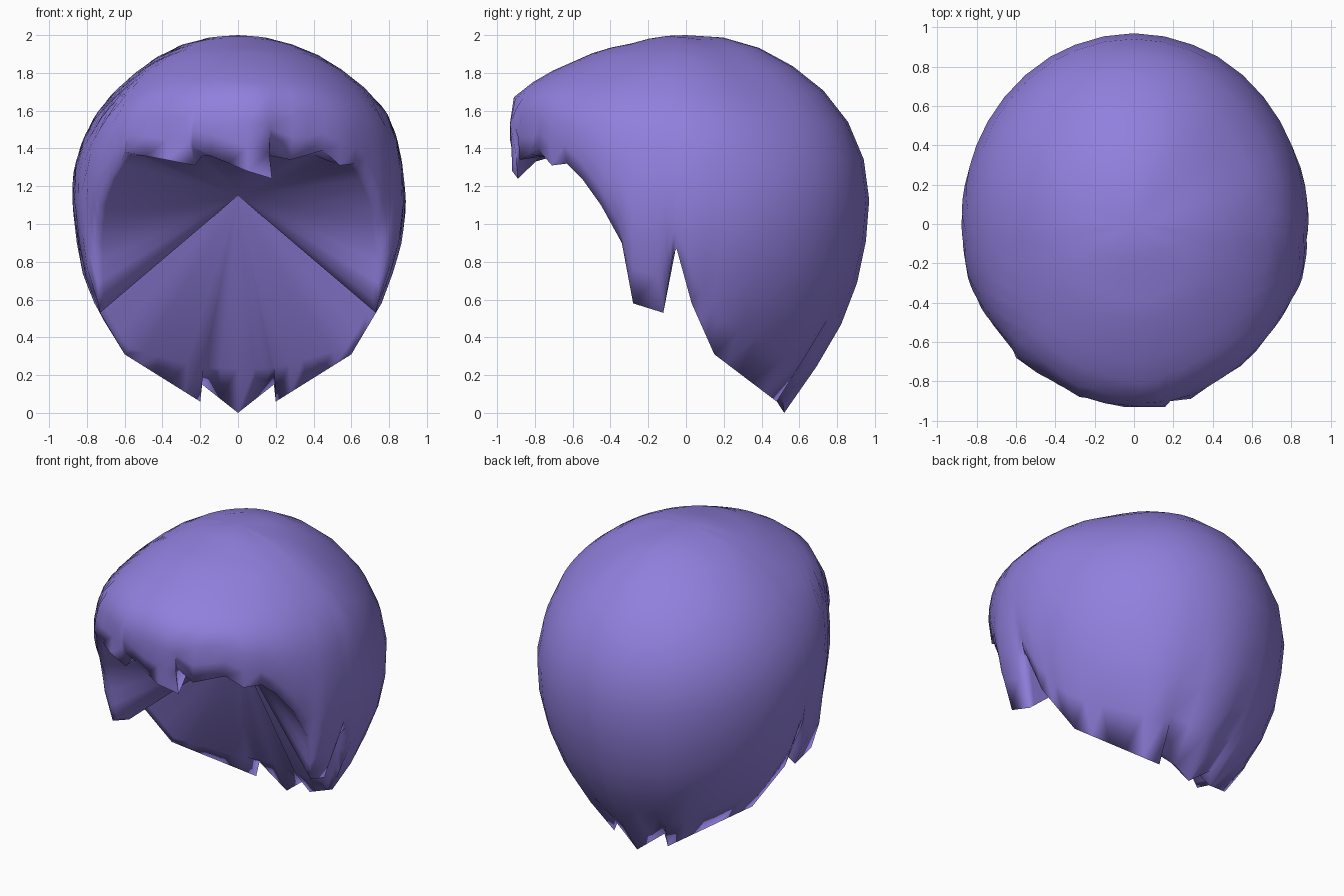
import bpy, bmesh, math
from mathutils import Vector

if "Cube" in bpy.data.objects:
    bpy.data.objects.remove(bpy.data.objects["Cube"])

CENTRE = Vector((0, 0, 1.12))
HUB = Vector((0, 0, 1.15))
ROWS = 12

# Dome radius every 20 degrees down from the crown
RIGHT = [.88, .88, .893, .924, .89, .888, .90, .97, 1.05]
LEFT = [.88, .88, .87, .882, .885, .872, .92, .97, 1.05]
BACK = [.88, .895, .915, .953, .97, .968, 1.005, 1.075, 1.22]
FRONT = [.88, .885, .955, 1.08, .985, .90, .90, .95, 1.0]

# Hairline from the nape, past the side lock, to the temple
HALF = [(0, .52, .0), (.19, .50, .15), (.2, .48, .06), (.6, .15, .31), (.76, .03, .58),
        (.84, -.05, .87), (.81, -.07, .83), (.73, -.12, .53), (.74, -.28, .58),
        (.75, -.34, .9), (.73, -.45, 1.10), (.67, -.55, 1.24), (.62, -.63, 1.32)]
# Swept fringe teeth, right to left
FRINGE = [(.54, -.71, 1.31), (.45, -.78, 1.39), (.28, -.88, 1.34), (.15, -.88, 1.41),
          (.18, -.89, 1.24), (.05, -.92, 1.28), (-.24, -.86, 1.40), (-.23, -.87, 1.31),
          (-.38, -.82, 1.34), (-.60, -.68, 1.38)]


def sample(table, phi):
    f = min(max(math.degrees(phi) / 20, 0), 7.999)
    i = int(f)
    return table[i] + (table[i + 1] - table[i]) * (f - i)


def bell(x):
    return math.exp(-x * x)


def dome_radius(az, phi):
    s, c = math.sin(az), math.cos(az)
    end = BACK if s > 0 else FRONT
    side = RIGHT if c > 0 else LEFT
    r = sample(side, phi) * c * c + sample(end, phi) * s * s
    # Shallow dent behind the parting
    turn = (az - math.radians(38) + math.pi) % math.tau - math.pi
    return r - .045 * bell(turn / .5) * bell((phi - .87) / .45)


def groove_depth(p):
    # Swept grooves between the fringe locks
    if p.y > -.4:
        return 0
    fade = bell((p.z - 1.45) / .12)
    return .05 * fade * sum(bell((p.x - x - (1.42 - p.z) * .8) / .07) for x in (-.32, .1, .44))


def smooth_loop(values, turn, passes):
    n = len(values)
    for _ in range(passes):
        values = [((values[i - 1] + (turn if i == 0 else 0)) + 2 * values[i]
                   + (values[(i + 1) % n] - (turn if i == n - 1 else 0))) / 4
                  for i in range(n)]
    return values


# Inner edge without teeth: rounded under the nape and level behind the fringe
inner_half = [(x, y - (.13 if z < .2 else 0), max(z, .2)) for x, y, z in HALF]
inner_fringe = []
for i in range(len(FRINGE)):
    x = .55 - 1.12 * i / (len(FRINGE) - 1)
    inner_fringe.append((x, -.64 - .17 * (1 - (x / .6) ** 2), 1.37))


def full_loop(half, fringe):
    return [Vector(p) for p in half + fringe + [(-x, y, z) for x, y, z in half[:0:-1]]]


# Closed hairline, subdivided evenly
corners = full_loop(HALF, FRINGE)
inner_corners = full_loop(inner_half, inner_fringe)
rim, ring = [], []
for i, a in enumerate(corners):
    j = (i + 1) % len(corners)
    n = max(1, round((corners[j] - a).length / .12))
    rim += [a.lerp(corners[j], k / n) for k in range(n)]
    ring += [inner_corners[i].lerp(inner_corners[j], k / n) for k in range(n)]

azimuth, polar, radius = [], [], []
for p in rim:
    d = p - CENTRE
    az = math.atan2(d.y, d.x)
    if azimuth:
        while az - azimuth[-1] > math.pi:
            az -= math.tau
    azimuth.append(az)
    polar.append(d.angle(Vector((0, 0, 1))))
    radius.append(d.length)
soft_az = smooth_loop(azimuth, math.tau, 12)
soft_polar = smooth_loop(polar, 0, 6)

# Outer hair shell: meridians from the crown to the hairline
bm = bmesh.new()
crown = bm.verts.new((0, 0, 2))
hub = bm.verts.new(HUB)
columns = []
for i, p in enumerate(rim):
    offset = radius[i] - dome_radius(azimuth[i], polar[i])
    col = []
    for k in range(1, ROWS):
        t = k / ROWS
        w = t ** 4
        az = soft_az[i] + (azimuth[i] - soft_az[i]) * w
        phi = t * (soft_polar[i] + (polar[i] - soft_polar[i]) * w)
        r = dome_radius(az, phi) + offset * t ** 7
        way = Vector((math.sin(phi) * math.cos(az), math.sin(phi) * math.sin(az),
                      math.cos(phi)))
        r -= groove_depth(CENTRE + r * way)
        col.append(bm.verts.new(CENTRE + r * way))
    col.append(bm.verts.new(p))
    # Inner edge, just behind the hairline
    col.append(bm.verts.new(ring[i].lerp(HUB, .04)))
    columns.append(col)

for i, a in enumerate(columns):
    b = columns[(i + 1) % len(columns)]
    bm.faces.new((crown, b[0], a[0]))
    for k in range(ROWS):
        bm.faces.new((a[k], b[k], b[k + 1], a[k + 1]))
    # Underside fan
    bm.faces.new((a[-1], b[-1], hub))
bmesh.ops.recalc_face_normals(bm, faces=bm.faces[:])

mesh = bpy.data.meshes.new("hair")
bm.to_mesh(mesh)
bm.free()
hair = bpy.data.objects.new("hair", mesh)
bpy.context.collection.objects.link(hair)

purple = bpy.data.materials.new("soft purple")
purple.diffuse_color = (.285, .215, .73, 1)
purple.use_nodes = True
purple.node_tree.nodes["Principled BSDF"].inputs["Base Color"].default_value = purple.diffuse_color
mesh.materials.append(purple)

bpy.context.view_layer.objects.active = hair
hair.select_set(True)
bpy.ops.object.shade_smooth_by_angle(angle=math.radians(95))
